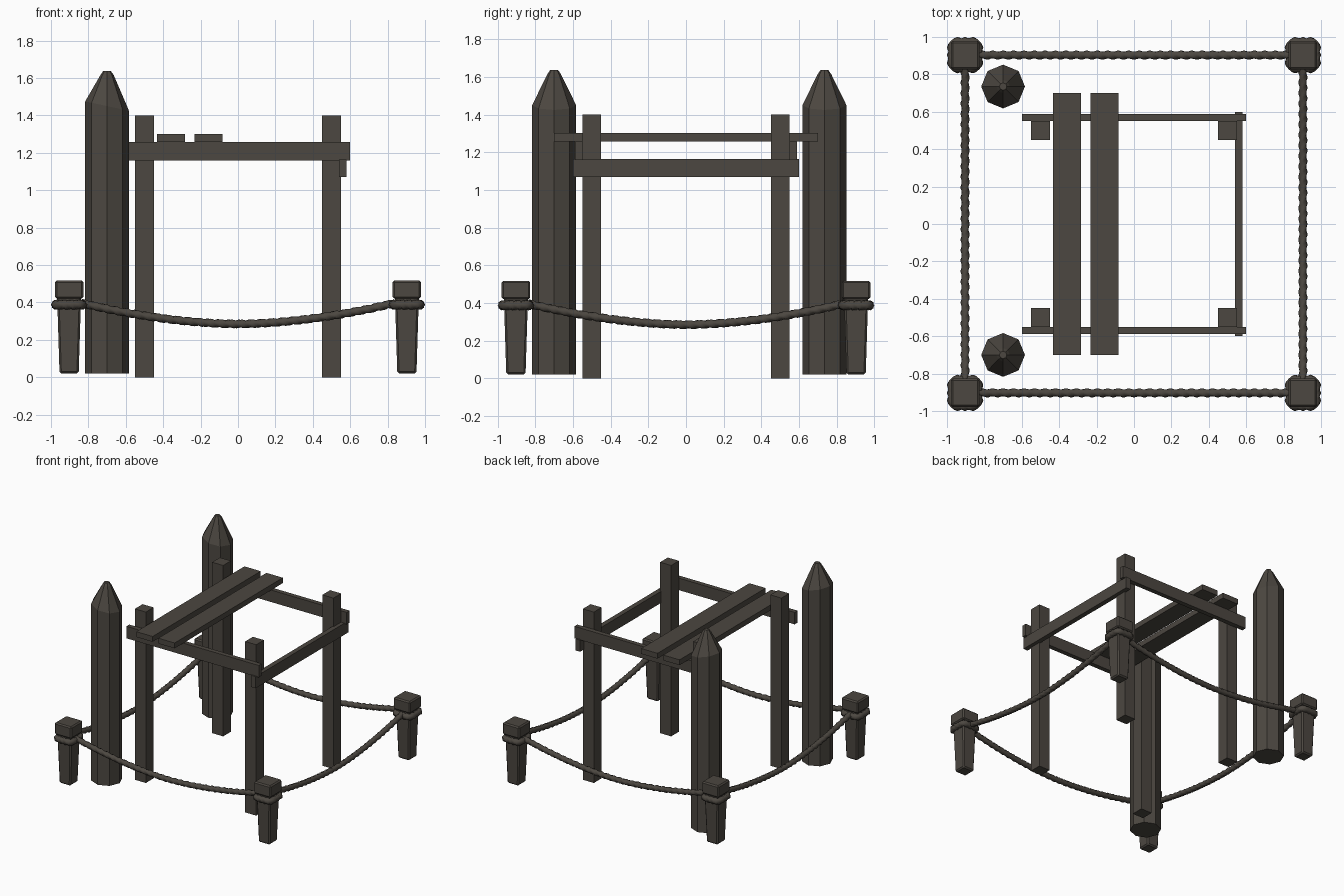
import bpy, bmesh, math
from mathutils import Vector

default = bpy.data.objects.get("Cube")
if default:
    bpy.data.objects.remove(default, do_unlink=True)

wood = bpy.data.materials.new("weathered dark wood")
wood.use_nodes = True
COLOUR = (0.072, 0.063, 0.052, 1)
wood.diffuse_color = COLOUR
wood.node_tree.nodes["Principled BSDF"].inputs["Base Color"].default_value = COLOUR


def finish(name, bm, smooth=False):
    bmesh.ops.recalc_face_normals(bm, faces=bm.faces)
    mesh = bpy.data.meshes.new(name)
    bm.to_mesh(mesh)
    bm.free()
    mesh.materials.append(wood)
    for p in mesh.polygons:
        p.use_smooth = smooth
    obj = bpy.data.objects.new(name, mesh)
    bpy.context.scene.collection.objects.link(obj)
    return obj


def box(name, low, high, bottom_scale=1.0, bevel=0.0):
    bm = bmesh.new()
    bmesh.ops.create_cube(bm, size=1)
    low, high = Vector(low), Vector(high)
    mid, size = (low + high) / 2, high - low
    for v in bm.verts:
        s = bottom_scale if v.co.z < 0 else 1
        v.co = mid + Vector((v.co.x * size.x * s, v.co.y * size.y * s, v.co.z * size.z))
    if bevel:
        bmesh.ops.bevel(bm, geom=bm.edges[:], offset=bevel, segments=1, affect='EDGES')
    return finish(name, bm)


def twisted_rope(name, path, radius, turns, closed=False, sides=10):
    """Sweep a three-lobed section along the path, twisting as it goes."""
    bm = bmesh.new()
    n = len(path)
    rings = []
    for i, p in enumerate(path):
        before = path[i - 1] if closed or i else p
        after = path[(i + 1) % n] if closed or i < n - 1 else p
        tangent = (after - before).normalized()
        side = tangent.cross(Vector((0, 0, 1))).normalized()
        up = side.cross(tangent)
        twist = math.tau * turns * i / (n if closed else n - 1)
        ring = []
        for k in range(sides):
            a = math.tau * k / sides
            r = radius * (0.87 + 0.16 * math.cos(3 * a + twist))
            ring.append(bm.verts.new(p + side * r * math.cos(a) + up * r * math.sin(a)))
        rings.append(ring)
    for i in range(n if closed else n - 1):
        a, b = rings[i], rings[(i + 1) % n]
        for k in range(sides):
            m = (k + 1) % sides
            bm.faces.new((a[k], a[m], b[m], b[k]))
    if not closed:
        bm.faces.new(rings[0])
        bm.faces.new(rings[-1])
    return finish(name, bm, smooth=True)


def pointed_log(name, x, y):
    """Eight-sided log with a slanted shoulder and a blunt tip."""
    bm = bmesh.new()
    rings = []
    for radius, z, slant in ((0.117, 0.02, 0), (0.117, 1.45, 0.025),
                             (0.036, 1.615, 0), (0.02, 1.638, 0)):
        ring = []
        for k in range(8):
            a = math.tau * k / 8
            ring.append(bm.verts.new((x + radius * math.cos(a), y + radius * math.sin(a),
                                      z - slant * math.cos(a))))
        rings.append(ring)
    for a, b in zip(rings, rings[1:]):
        for k in range(8):
            m = (k + 1) % 8
            bm.faces.new((a[k], a[m], b[m], b[k]))
    bm.faces.new(rings[0])
    bm.faces.new(rings[-1])
    return finish(name, bm)


# Tall pointed logs
pointed_log("front_log", -0.7, -0.70)
pointed_log("back_log", -0.7, 0.735)

# Frame posts and long rails
for sy, end in ((-1, "front"), (1, "back")):
    for sx, side in ((-1, "right"), (1, "left")):
        x, y = sx * 0.5, sy * 0.5
        box(f"{end}_{side}_post", (x - 0.05, y - 0.05, 0), (x + 0.05, y + 0.05, 1.4))
    y = sy * 0.569
    box(f"{end}_rail", (-0.6, y - 0.019, 1.16), (0.6, y + 0.019, 1.258))

# Cross rail and roof planks
box("cross_rail", (0.54, -0.6, 1.07), (0.58, 0.6, 1.165))
for i, x in enumerate((-0.358, -0.158)):
    box(f"roof_plank_{i + 1}", (x - 0.074, -0.7, 1.258), (x + 0.074, 0.7, 1.302))

# Corner bollards with a rope loop around each neck
C = 0.903
for sy, end in ((-1, "front"), (1, "back")):
    for sx, side in ((-1, "right"), (1, "left")):
        x, y = sx * C, sy * C
        tag = f"{end}_{side}_bollard"
        box(tag + "_stake", (x - 0.064, y - 0.064, 0.02), (x + 0.064, y + 0.064, 0.43), 0.8, 0.01)
        box(tag + "_cap", (x - 0.076, y - 0.076, 0.42), (x + 0.076, y + 0.076, 0.518), 1, 0.01)
        loop = []
        for k in range(48):
            a = math.tau * k / 48
            c, s = math.cos(a), math.sin(a)
            r = 0.069 / (abs(c) ** 6 + abs(s) ** 6) ** (1 / 6)
            loop.append(Vector((x + r * c, y + r * s, 0.388)))
        twisted_rope(tag + "_rope_loop", loop, 0.028, 12, closed=True)

# Sagging ropes between neighbouring bollards
for sign, along_x, name in ((-1, True, "front_rope"), (1, True, "back_rope"),
                            (-1, False, "right_rope"), (1, False, "left_rope")):
    path = []
    for i in range(161):
        t = -1 + i / 80
        u, z = 0.84 * t, 0.285 + 0.112 * abs(t) ** 1.8
        path.append(Vector((u, sign * C, z) if along_x else (sign * C, u, z)))
    twisted_rope(name, path, 0.024, 30)
